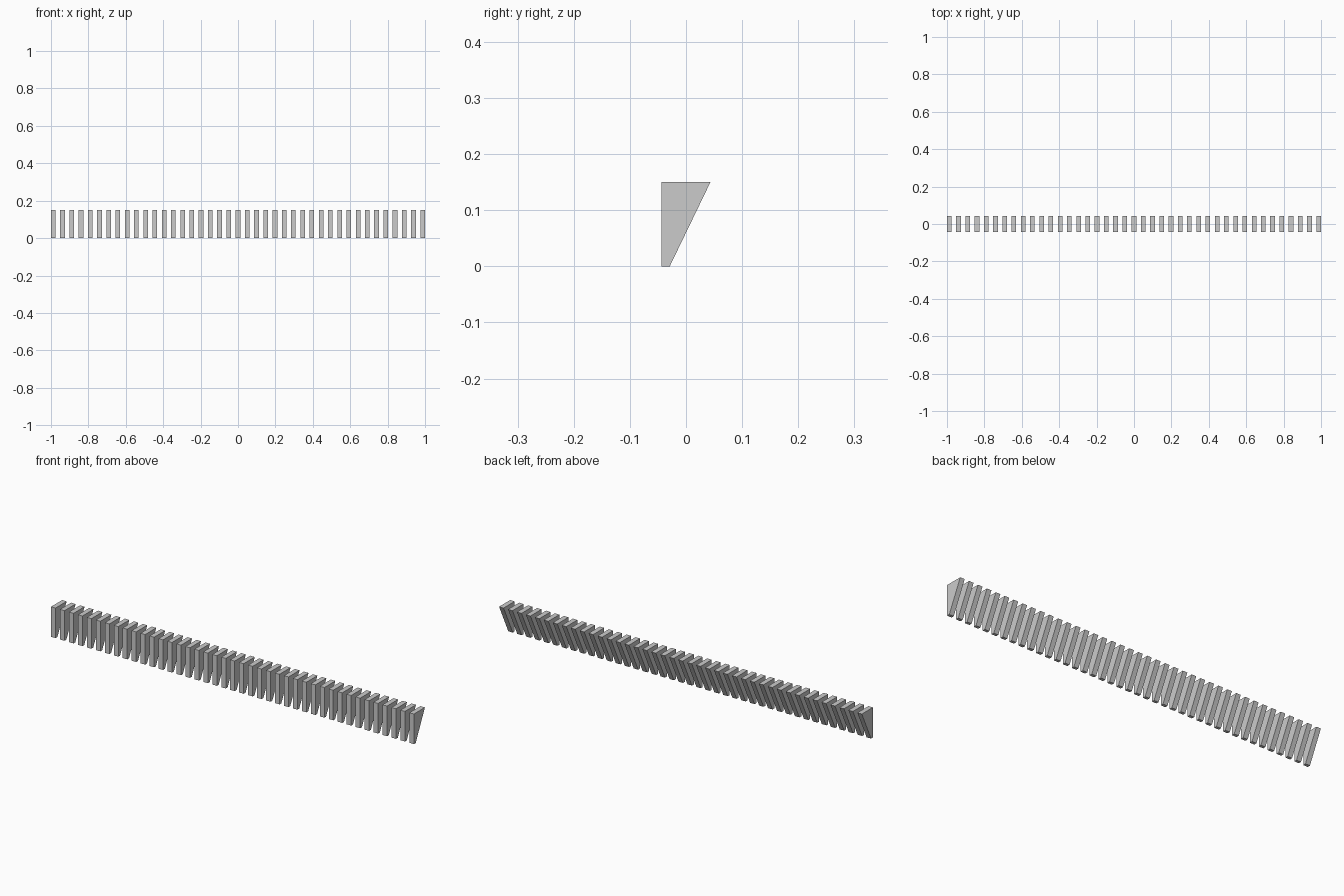
import bpy, bmesh

if "Cube" in bpy.data.objects:
    bpy.data.objects.remove(bpy.data.objects["Cube"])

COUNT = 41
WIDTH = 2 / (2 * COUNT - 1)      # block width equals the gap
HEIGHT = 0.15

# Side profile (y, z): upright front, back sloping outward to a wide top
PROFILE = [(-0.0435, 0), (-0.029, 0), (0.0435, HEIGHT), (-0.0435, HEIGHT)]


def wedge_block(name, width):
    bm = bmesh.new()
    face = bm.faces.new([bm.verts.new((-1, y, z)) for y, z in PROFILE])
    ext = bmesh.ops.extrude_face_region(bm, geom=[face], use_keep_orig=True)
    moved = [g for g in ext["geom"] if isinstance(g, bmesh.types.BMVert)]
    bmesh.ops.translate(bm, verts=moved, vec=(width, 0, 0))
    bmesh.ops.recalc_face_normals(bm, faces=bm.faces)
    mesh = bpy.data.meshes.new(name)
    bm.to_mesh(mesh)
    bm.free()
    obj = bpy.data.objects.new(name, mesh)
    bpy.context.collection.objects.link(obj)
    return obj


# Row of evenly spaced tapered blocks
row = wedge_block("dentil_blocks", WIDTH)
array = row.modifiers.new("row", 'ARRAY')
array.count = COUNT
array.use_relative_offset = False
array.use_constant_offset = True
array.constant_offset_displace = (2 * WIDTH, 0, 0)
